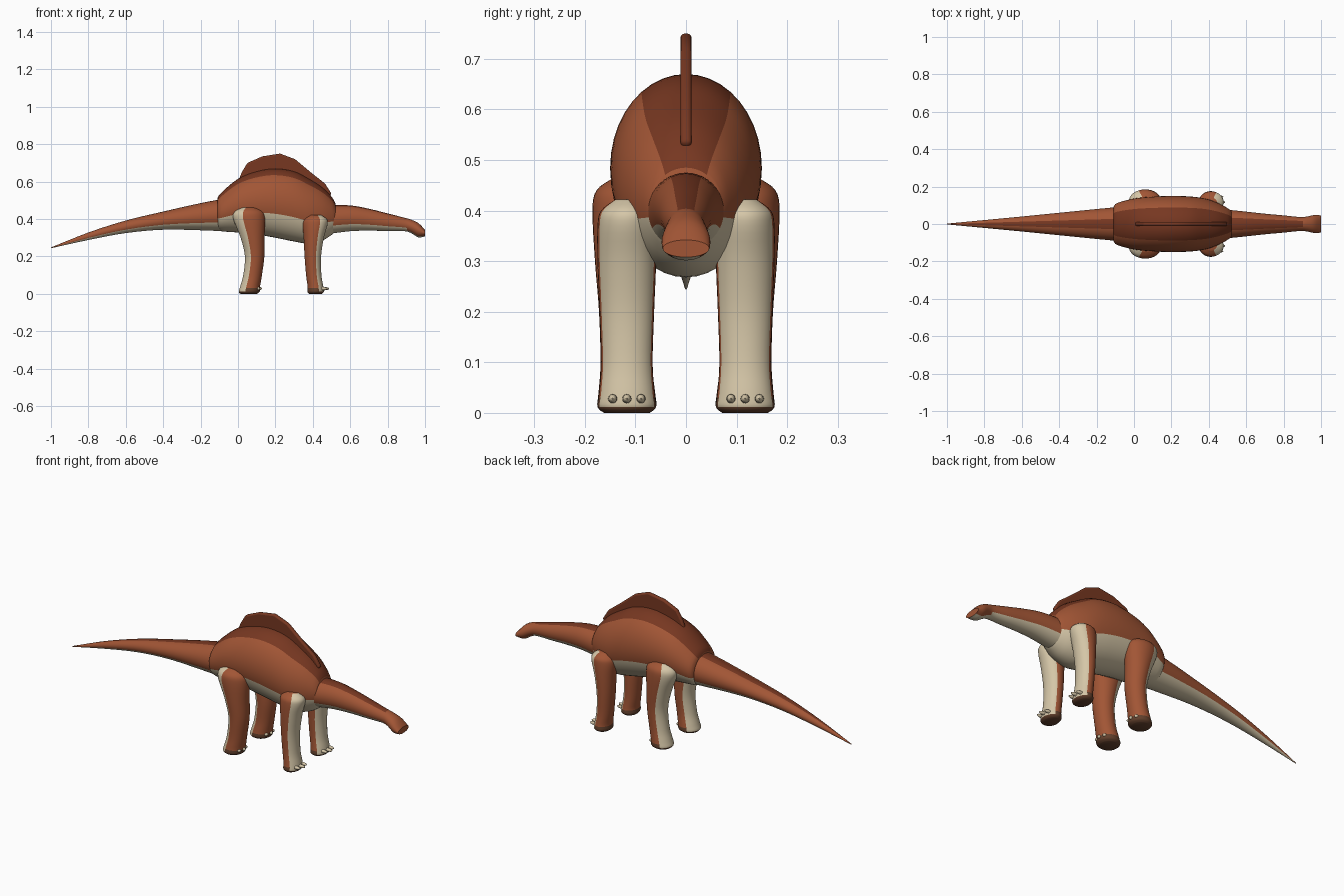
import bpy, bmesh, math
from mathutils import Vector

cube = bpy.data.objects.get("Cube")
if cube:
    bpy.data.objects.remove(cube, do_unlink=True)


def material(name, rgb):
    mat = bpy.data.materials.new(name)
    mat.use_nodes = True
    colour = [(c / 255) ** 2.2 for c in rgb] + [1]
    mat.diffuse_color = colour
    mat.node_tree.nodes["Principled BSDF"].inputs["Base Color"].default_value = colour
    return mat


BROWN, DARK, CREAM, SOLE = range(4)
PALETTE = [
    material("rust brown", (160, 86, 56)),
    material("dark brown", (118, 58, 38)),
    material("cream", (212, 197, 166)),
    material("sole brown", (98, 66, 48)),
]


def finish(name, bm, angle=40):
    bmesh.ops.recalc_face_normals(bm, faces=bm.faces)
    mesh = bpy.data.meshes.new(name)
    bm.to_mesh(mesh)
    bm.free()
    for mat in PALETTE:
        mesh.materials.append(mat)
    obj = bpy.data.objects.new(name, mesh)
    bpy.context.collection.objects.link(obj)
    bpy.ops.object.select_all(action='DESELECT')
    obj.select_set(True)
    bpy.context.view_layer.objects.active = obj
    bpy.ops.object.shade_smooth_by_angle(angle=math.radians(angle))
    return obj


def smooth_rings(rings, steps=4):
    """Catmull-Rom interpolation between the given cross-sections."""
    pts = [Vector(r) for r in rings]
    ext = [pts[0]] + pts + [pts[-1]]
    out = []
    for i in range(len(pts) - 1):
        a, b, c, d = ext[i:i + 4]
        for k in range(steps):
            t = k / steps
            out.append(0.5 * (2 * b + (c - a) * t + (2 * a - 5 * b + 4 * c - d) * t * t
                              + (3 * b - a - 3 * c + d) * t ** 3))
    return out + [pts[-1]]


def loft(name, rings, place, rule, sides=40):
    """Rings are (along, u centre, u radius, v centre, v radius)."""
    bm = bmesh.new()
    rings = smooth_rings(rings)
    angles = [2 * math.pi * k / sides for k in range(sides)]
    rows = [[bm.verts.new(place(t, uc + max(ur, 0) * math.cos(a), vc + max(vr, 0) * math.sin(a)))
             for a in angles] for t, uc, ur, vc, vr in rings]
    for i in range(len(rows) - 1):
        along = (rings[i][0] + rings[i + 1][0]) / 2
        for k in range(sides):
            n = (k + 1) % sides
            face = bm.faces.new((rows[i][k], rows[i][n], rows[i + 1][n], rows[i + 1][k]))
            face.material_index = rule(math.sin(angles[k] + math.pi / sides), along)
    for row, along in ((rows[0], rings[0][0]), (rows[-1], rings[-1][0])):
        bm.faces.new(row).material_index = rule(0, along)
    return finish(name, bm)


def spine_part(name, sections, rule):
    """Sections are (x, bottom, top, half width)."""
    rings = [(x, 0, w, (lo + hi) / 2, (hi - lo) / 2) for x, lo, hi, w in sections]
    return loft(name, rings, lambda t, u, v: (t, u, v), rule)


def bands(dark, cream):
    return lambda s, t: DARK if s > dark else CREAM if s < cream else BROWN


# Torso, tail, and neck with head
spine_part("body", [
    (-.11, .35, .51, .09), (-.09, .335, .54, .112), (0, .328, .615, .136), (.1, .318, .655, .146),
    (.2, .3, .67, .15), (.3, .28, .655, .147), (.38, .268, .615, .136), (.45, .285, .57, .112),
    (.5, .315, .52, .085), (.52, .335, .485, .07)], bands(.8, -.38))

spine_part("tail", [
    (-1, .244, .248, .002), (-.8, .288, .328, .021), (-.6, .325, .392, .04),
    (-.4, .343, .44, .06), (-.2, .34, .485, .08), (-.04, .333, .515, .095)], bands(.93, -.4))

spine_part("neck_and_head", [
    (.48, .32, .475, .078), (.6, .335, .473, .066), (.7, .338, .455, .055), (.8, .336, .43, .046),
    (.89, .335, .407, .037), (.925, .325, .397, .04), (.965, .302, .378, .048),
    (1, .308, .342, .046)],
    lambda s, t: BROWN if t > .9 and s > -.85 else bands(.9, -.45)(s, t))

# Sail along the back, rounded at its rim
bm = bmesh.new()
outline = [(0, .6), (.02, .65), (.05, .7), (.13, .735), (.225, .75), (.305, .72), (.395, .645),
           (.465, .59), (.5, .535), (.44, .48), (.06, .48)]
face = bm.faces.new([bm.verts.new((x, -.011, z)) for x, z in outline])
side = bmesh.ops.extrude_face_region(bm, geom=[face])["geom"]
bmesh.ops.translate(bm, vec=(0, .022, 0), verts=[g for g in side if isinstance(g, bmesh.types.BMVert)])
for f in bm.faces:
    f.material_index = DARK
sail = finish("sail", bm)
bevel = sail.modifiers.new("rounded rim", 'BEVEL')
bevel.width = .008
bevel.segments = 3

# Legs: (z, y, y radius, x, x radius)
HIND = [(0, .117, .045, .057, .044), (.012, .117, .058, .06, .056), (.04, .117, .056, .065, .053),
        (.1, .118, .051, .078, .05), (.2, .118, .054, .089, .052), (.3, .12, .06, .078, .064),
        (.4, .122, .063, .06, .085), (.44, .121, .056, .058, .076), (.462, .12, .028, .058, .038)]
FRONT = [(0, .117, .045, .413, .034), (.012, .117, .058, .415, .044), (.04, .117, .055, .414, .042),
         (.1, .117, .051, .405, .041), (.2, .117, .054, .4, .044), (.3, .117, .058, .405, .054),
         (.37, .117, .058, .412, .066), (.4, .116, .052, .414, .06), (.422, .115, .025, .414, .03)]


def leg_rule(facing, limit):
    def rule(s, z):
        if z < .01:
            return SOLE
        if s * facing > limit:
            return CREAM
        return SOLE if z < .035 else BROWN
    return rule


for label, rings, facing, limit, toe_x, reach in (
        ("hind", HIND, -1, .4, .114, .014), ("front", FRONT, 1, .38, .462, .026)):
    for side_name, sign in (("left", 1), ("right", -1)):
        tag = f"{label}_{side_name}"
        loft(tag + "_leg", rings, lambda t, u, v: (v, sign * u, t), leg_rule(facing, limit), 32)
        # Small claws at the front of the foot
        bm = bmesh.new()
        for offset in (-.028, 0, .028):
            claw = bmesh.ops.create_uvsphere(bm, u_segments=12, v_segments=8, radius=1)["verts"]
            bmesh.ops.scale(bm, vec=(reach, .009, .009), verts=claw)
            inset = abs(offset) * .35
            bmesh.ops.translate(bm, vec=(toe_x - inset, sign * .117 + offset, .028), verts=claw)
        for f in bm.faces:
            f.material_index = CREAM
        finish(tag + "_claws", bm)
